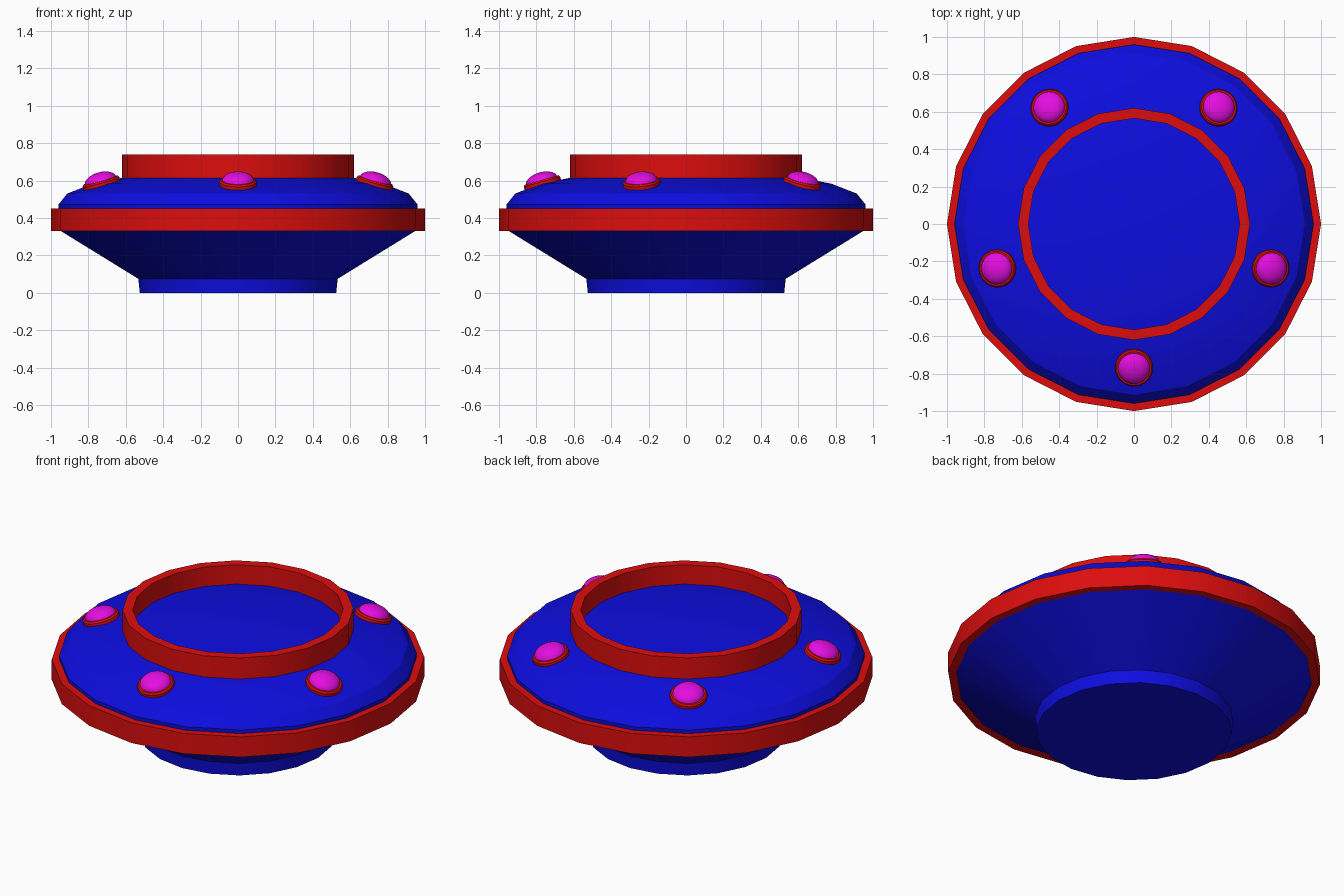
import bpy
import bmesh
from math import sin, cos, pi, radians
from mathutils import Matrix, Vector

if "Cube" in bpy.data.objects:
    bpy.data.objects.remove(bpy.data.objects["Cube"], do_unlink=True)

SIDES = 20


def material(name, colour):
    mat = bpy.data.materials.new(name)
    mat.use_nodes = True
    mat.diffuse_color = (*colour, 1)
    mat.node_tree.nodes["Principled BSDF"].inputs["Base Color"].default_value = (*colour, 1)
    return mat


blue = material("blue", (0.004, 0.004, 0.75))
red = material("red", (0.72, 0.004, 0.004))
magenta = material("magenta", (0.78, 0.004, 0.75))


def lathe(name, profile, mat, matrix=Matrix(), closed=False):
    """Revolve (radius, height) points about z; closed makes a hollow ring."""
    bm = bmesh.new()
    rings = []
    for r, z in profile:
        if r == 0:
            rings.append([bm.verts.new((0, 0, z))] * SIDES)
        else:
            rings.append([bm.verts.new((r * cos(2 * pi * i / SIDES), r * sin(2 * pi * i / SIDES), z))
                          for i in range(SIDES)])
    pairs = list(zip(rings, rings[1:]))
    if closed:
        pairs.append((rings[-1], rings[0]))
    for low, high in pairs:
        for i in range(SIDES):
            j = (i + 1) % SIDES
            corners = dict.fromkeys((low[i], low[j], high[j], high[i]))
            bm.faces.new(list(corners))
    bmesh.ops.recalc_face_normals(bm, faces=bm.faces)
    mesh = bpy.data.meshes.new(name)
    bm.to_mesh(mesh)
    bm.free()
    mesh.materials.append(mat)
    obj = bpy.data.objects.new(name, mesh)
    bpy.context.collection.objects.link(obj)
    obj.matrix_world = matrix
    bpy.ops.object.select_all(action="DESELECT")
    obj.select_set(True)
    bpy.context.view_layer.objects.active = obj
    bpy.ops.object.shade_smooth_by_angle(angle=radians(30))
    return obj


def dome(radius, height, base, steps):
    """Quarter ellipse profile from the rim up to the pole."""
    points = [(radius * cos(pi / 2 * k / steps), base + height * sin(pi / 2 * k / steps))
              for k in range(steps)]
    return points + [(0, base + height)]


def band(outer, inner, bottom, top):
    return [(outer, bottom), (outer, top), (inner, top), (inner, bottom)]


# Hull: foot, flared underside and shallow domed top
lathe("hull", [(0, 0), (0.525, 0), (0.533, 0.075), (0.955, 0.335)] + dome(0.96, 0.19, 0.472, 5), blue)

# Red bands around the rim and on top
lathe("rim_band", band(1.0, 0.955, 0.33, 0.45), red, closed=True)
lathe("top_ring", band(0.62, 0.565, 0.59, 0.74), red, closed=True)

# Five tilted lamps, each a bevelled seat with a domed lens
for k in range(5):
    place = (Matrix.Rotation(radians(72 * k - 90), 4, "Z")
             @ Matrix.Translation(Vector((0.765, 0, 0.575)))
             @ Matrix.Rotation(radians(16), 4, "Y"))
    lathe(f"lamp_seat_{k + 1}", [(0, -0.01), (0.093, -0.01), (0.101, 0), (0.101, 0.02),
                                 (0.094, 0.029), (0, 0.029)], red, place)
    lathe(f"lamp_lens_{k + 1}", dome(0.086, 0.045, 0.026, 5), magenta, place)
